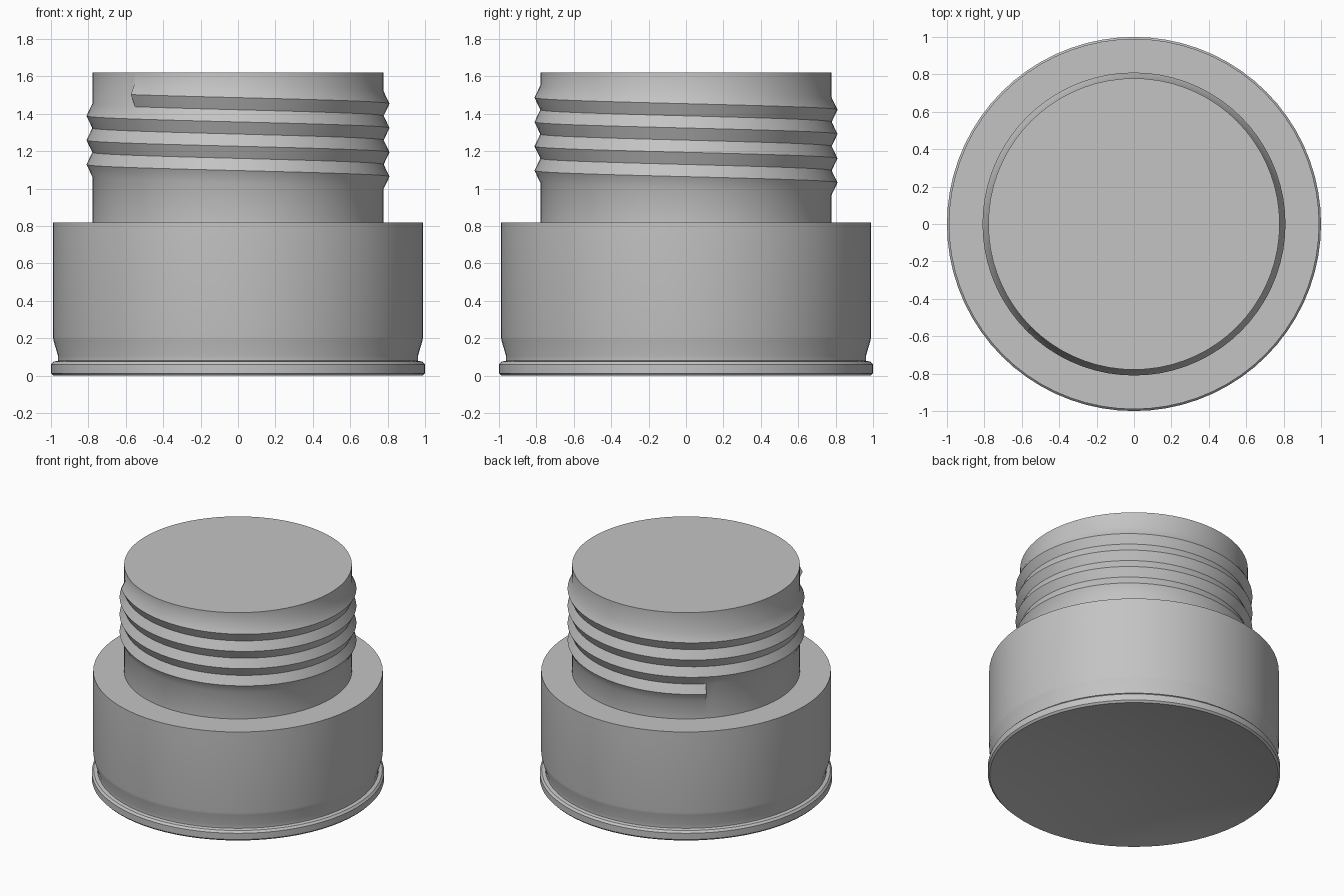
import bpy, bmesh, math

if "Cube" in bpy.data.objects:
    bpy.data.objects.remove(bpy.data.objects["Cube"])

SEG = 72
STEP = 2 * math.pi / SEG
NECK_R, CREST_R = 0.779, 0.81
SHOULDER_Z, TOP_Z = 0.82, 1.622
BASE_R, DOME_H = 0.987, 0.10

grey = bpy.data.materials.new("plain grey")
grey.diffuse_color = (0.55, 0.55, 0.55, 1)
grey.use_nodes = True
grey.node_tree.nodes["Principled BSDF"].inputs["Base Color"].default_value = grey.diffuse_color


def polar(r, angle, z):
    return (r * math.cos(angle), r * math.sin(angle), z)


def make_object(name, polygons):
    """Build a smooth-shaded mesh from loose polygons, welding shared corners."""
    bm = bmesh.new()
    for poly in polygons:
        bm.faces.new([bm.verts.new(p) for p in poly])
    bmesh.ops.remove_doubles(bm, verts=bm.verts, dist=0.0002)
    mesh = bpy.data.meshes.new(name)
    bm.to_mesh(mesh)
    bm.free()
    mesh.materials.append(grey)
    obj = bpy.data.objects.new(name, mesh)
    bpy.context.collection.objects.link(obj)
    bpy.ops.object.select_all(action='DESELECT')
    obj.select_set(True)
    bpy.context.view_layer.objects.active = obj
    bpy.ops.object.shade_smooth_by_angle(angle=math.radians(30))


def disc(r, z):
    return [polar(r, i * STEP, z) for i in range(SEG)]


# Body: hollowed underside, rim flange, groove, flared wall and shoulder
dome = [(BASE_R * k / 12, DOME_H * (1 - (k / 12) ** 2)) for k in range(1, 12)]
profile = dome + [
    (BASE_R, 0.0), (1.0, 0.013), (1.0, 0.06), (0.987, 0.075),
    (0.962, 0.08), (0.962, 0.105), (0.987, 0.19), (0.99, 0.21),
    (0.99, SHOULDER_Z), (NECK_R, SHOULDER_Z)]
polys = [disc(*profile[0])[::-1]]
for (r0, z0), (r1, z1) in zip(profile, profile[1:]):
    for i in range(SEG):
        a, b = i * STEP, (i + 1) * STEP
        polys.append([polar(r0, a, z0), polar(r0, b, z0),
                      polar(r1, b, z1), polar(r1, a, z1)])
make_object("body", polys)

# Neck: V-shaped thread winding down, with plain wall above and below it
PITCH, Z_START, TURN_STEPS = 0.13, 1.503, 270
START = 45 * STEP


def ridge(n):
    """Lower root, crest and upper root of the thread at step n."""
    a, z = START + n * STEP, Z_START - PITCH * n / SEG
    return (polar(NECK_R, a, z - PITCH / 2), polar(CREST_R, a, z),
            polar(NECK_R, a, z + PITCH / 2))


polys = [disc(NECK_R, TOP_Z)]
for n in range(TURN_STEPS):
    a, b = START + n * STEP, START + (n + 1) * STEP
    p, q = ridge(n), ridge(n + 1)
    polys += [[p[0], q[0], q[1], p[1]], [p[1], q[1], q[2], p[2]]]
    if n < SEG:                        # wall above the first turn
        polys.append([p[2], q[2], polar(NECK_R, b, TOP_Z), polar(NECK_R, a, TOP_Z)])
    if n >= TURN_STEPS - SEG:          # wall below the last turn
        polys.append([polar(NECK_R, a, SHOULDER_Z), polar(NECK_R, b, SHOULDER_Z), q[0], p[0]])
polys += [list(ridge(0)), list(ridge(TURN_STEPS))[::-1]]  # blunt thread ends
make_object("threaded_neck", polys)
